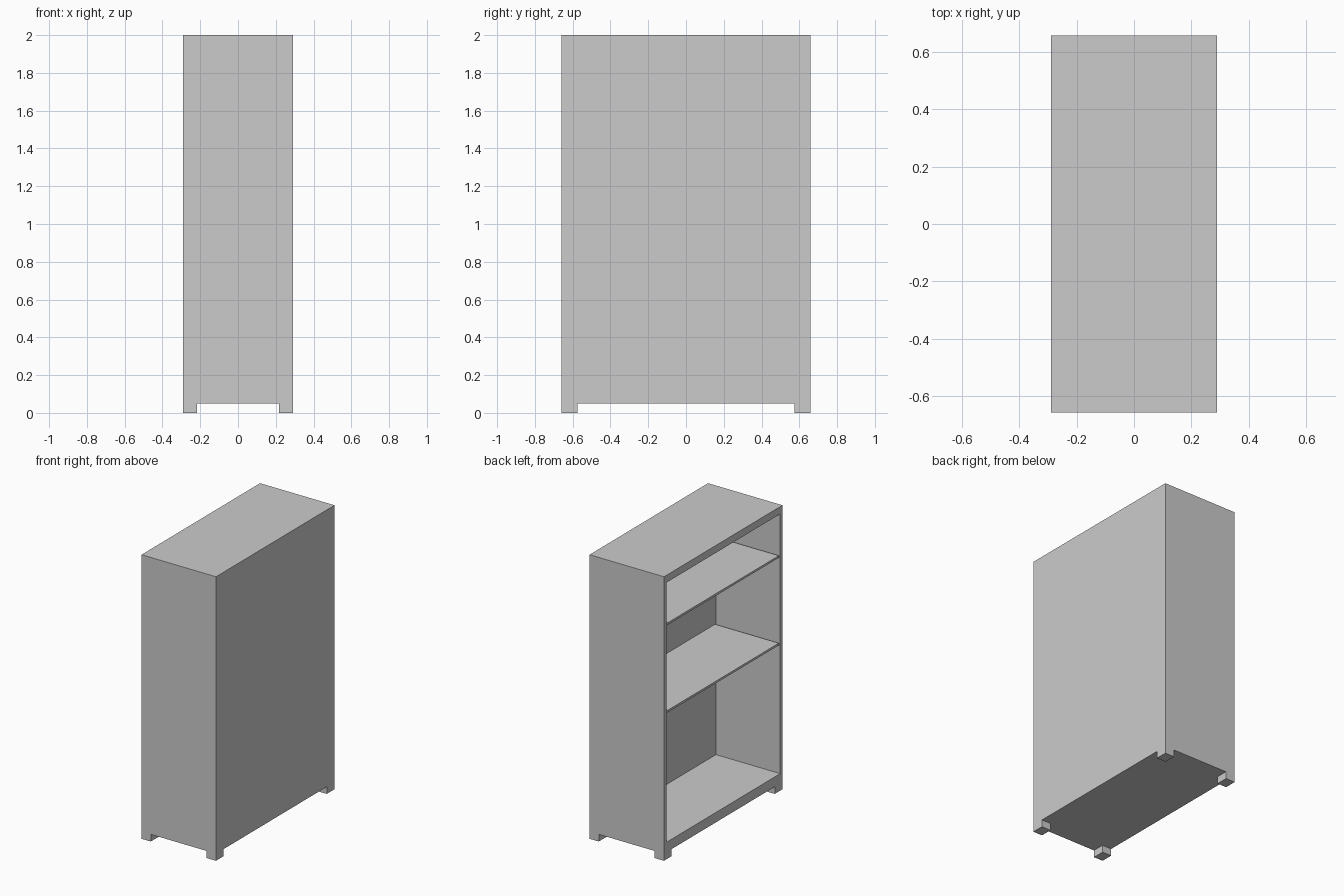
import bpy, bmesh

if "Cube" in bpy.data.objects:
    bpy.data.objects.remove(bpy.data.objects["Cube"])

HX, HY, TOP = 0.29, 0.659, 2.0        # half depth, half width, height
LEG_H, LEG_X, LEG_Y = 0.05, 0.072, 0.085
WALL, FLOOR, CEIL, BACK = 0.036, 0.12, 1.948, 0.21


def finish(name, bm):
    bmesh.ops.recalc_face_normals(bm, faces=bm.faces)
    mesh = bpy.data.meshes.new(name)
    bm.to_mesh(mesh)
    bm.free()
    ob = bpy.data.objects.new(name, mesh)
    bpy.context.collection.objects.link(ob)
    return ob


def box_mesh(lo, hi):
    bm = bmesh.new()
    bmesh.ops.create_cube(bm, size=1)
    for v in bm.verts:
        v.co = [hi[i] if v.co[i] > 0 else lo[i] for i in range(3)]
    return bm


# Case: solid block with the compartment sunk into its -x side
bm = box_mesh((-HX, -HY, LEG_H), (HX, HY, TOP))
bm.normal_update()
opening = min(bm.faces, key=lambda f: f.calc_center_median().x)
bmesh.ops.inset_region(bm, faces=[opening], thickness=WALL)
for v in opening.verts:
    v.co.z = CEIL if v.co.z > 1 else FLOOR
result = bmesh.ops.extrude_discrete_faces(bm, faces=[opening])
for v in result["faces"][0].verts:
    v.co.x = BACK
finish("case", bm)

# Two thin shelves, flush with the opening
for name, z in (("lower_shelf", 1.042), ("upper_shelf", 1.658)):
    finish(name, box_mesh((-HX + 0.003, -HY + WALL, z - 0.015),
                          (BACK, HY - WALL, z)))

# Four short corner feet
for side, sx in (("left", -1), ("right", 1)):
    for end, sy in (("front", -1), ("back", 1)):
        xs = sorted((sx * HX, sx * (HX - LEG_X)))
        ys = sorted((sy * HY, sy * (HY - LEG_Y)))
        finish(f"{end}_{side}_foot",
               box_mesh((xs[0], ys[0], 0), (xs[1], ys[1], LEG_H)))
